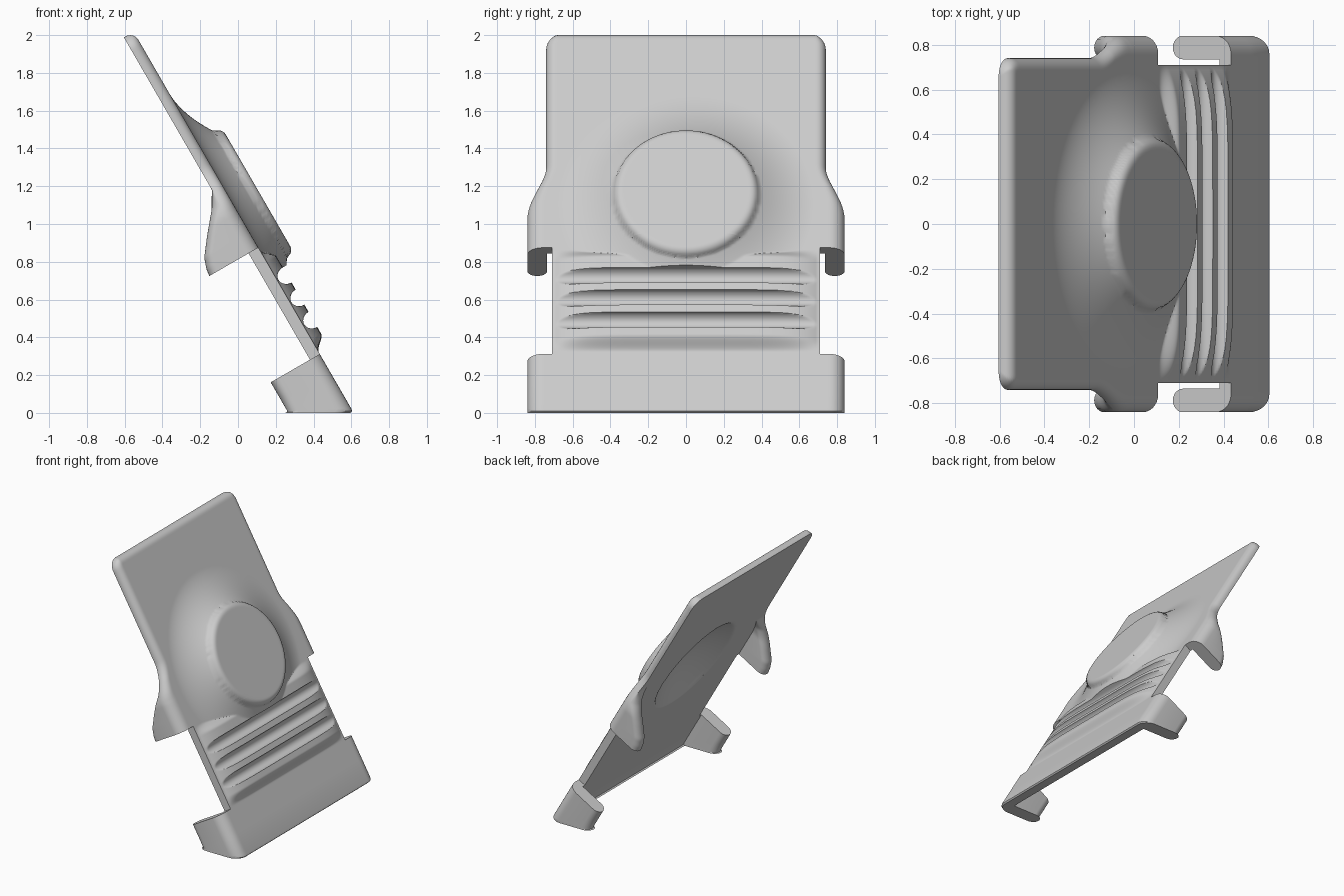
import bpy, bmesh
from math import sin, cos, pi, sqrt

if "Cube" in bpy.data.objects:
    bpy.data.objects.remove(bpy.data.objects["Cube"])

grey = bpy.data.materials.new("light_grey")
grey.use_nodes = True
grey.diffuse_color = (0.6, 0.6, 0.6, 1)
grey.node_tree.nodes["Principled BSDF"].inputs["Base Color"].default_value = (0.6, 0.6, 0.6, 1)

# Shape is described in the tilted plate frame: s runs up the plate, n out of its front
THICK, TOP, WIDE, NARROW, PANEL = 0.06, 2.33, 0.84, 0.74, 0.71
STEP_LOW, STEP_HIGH = 0.36, 1.01
LEG, DEPTH, BUTTON_S = 0.105, 0.3, 1.275
SCOOPS, SCOOP_R = (0.537, 0.673, 0.809), 0.046


def place(y, s, n):
    return (0.613 - 0.5 * s + 0.866 * n, y, 0.866 * s + 0.5 * n)


def smooth(a, b, v):
    t = min(1, max(0, (v - a) / (b - a)))
    return t * t * (3 - 2 * t)


def spread(a, b, count):
    return [a + (b - a) * i / (count - 1) for i in range(count)]


def round_off(dist, r):
    d = min(r, max(0, dist))
    return sqrt(max(0, r * r - (r - d) ** 2)) - r


def interpolate(points, v):
    for (a, fa), (b, fb) in zip(points, points[1:]):
        if v <= b:
            return fa + (fb - fa) * max(0, v - a) / (b - a)
    return points[-1][1]


# Raised round button with a flared foot, and the scooped grip pad
def front(y, s):
    r = sqrt(y * y + (s - BUTTON_S) ** 2)
    if r < 0.385:
        h = 0.15 + round_off(0.385 - r, 0.045)
    else:
        h = 0.105 * max(0, (0.675 - r) / 0.29) ** 1.8
    pad = 0.06 * smooth(0.37, 0.45, s) * (1 - smooth(0.92, 1.0, s))
    h = max(h, pad * max(0, 1 - (abs(y) / 0.7) ** 6))
    for c in SCOOPS:
        if abs(s - c) < SCOOP_R:
            h = min(h, 0.06 - 1.15 * sqrt(SCOOP_R ** 2 - (s - c) ** 2))
    return h


# Dished hollow behind the button
def back(y, s):
    r2 = (y * y + (s - BUTTON_S) ** 2) / 0.16
    return -THICK + 0.13 * max(0, 1 - r2)


# One closed cross-section as (y, n) pairs
def section(s, width, depth, radius, legs):
    edge = [width - radius * (1 - sin(a)) for a in spread(0, pi / 2, 8)][1:] if legs else []
    flat = width - (radius if legs else 0)
    ys = [-y for y in reversed(edge)] + spread(-flat, flat, 121) + edge
    ring = []
    for y in ys:
        n = front(y, s)
        if legs:
            n = min(n, n + round_off(width - abs(y), radius), round_off(TOP - s, 0.05) + n)
        ring.append((y, n))
    inner = width
    if legs:
        inner = width - LEG
        a = LEG / 2
        b = min(a, depth - THICK)
        arc = [(width - a + a * cos(t), -(depth - b) - b * sin(t)) for t in spread(0, pi, 13)]
        ring += arc
    ring += [(y, back(y, s)) for y in spread(inner, -inner, 101)]
    if legs:
        ring += [(-y, n) for y, n in reversed(arc)]
    return ring


# Skin a row of equal rings and close both ends
def loft(name, rings):
    bm = bmesh.new()
    rows = [[bm.verts.new(p) for p in ring] for ring in rings]
    count = len(rows[0])
    for low, high in zip(rows, rows[1:]):
        for i in range(count):
            j = (i + 1) % count
            bm.faces.new((low[i], low[j], high[j], high[i]))
    bm.faces.new(rows[0])
    bm.faces.new(rows[-1])
    bmesh.ops.remove_doubles(bm, verts=bm.verts, dist=0.0002)
    bmesh.ops.recalc_face_normals(bm, faces=bm.faces)
    mesh = bpy.data.meshes.new(name)
    bm.to_mesh(mesh)
    bm.free()
    mesh.materials.append(grey)
    obj = bpy.data.objects.new(name, mesh)
    bpy.context.collection.objects.link(obj)
    bpy.ops.object.select_all(action='DESELECT')
    obj.select_set(True)
    bpy.context.view_layer.objects.active = obj
    bpy.ops.object.shade_smooth_by_angle(angle=0.6)
    return obj


# Upper plate with tapering side clips
CLIP = [(1.01, DEPTH), (1.05, 0.295), (1.107, 0.275), (1.2, 0.204), (1.31, 0.112), (1.4, THICK)]
rings = []
corner = 0.08
stations = spread(STEP_HIGH, TOP - corner, 110)
stations += [TOP - corner * (1 - sin(a)) for a in spread(0, pi / 2, 12)][1:]
for s in stations:
    depth = interpolate(CLIP, s)
    width = WIDE - (WIDE - NARROW) * smooth(1.23, 1.53, s) + round_off(TOP - s, corner)
    radius = 0.05 + 0.03 * min(1, (depth - THICK) / 0.1)
    rings.append([place(y, s, n) for y, n in section(s, width, depth, radius, True)])
loft("upper_plate_with_clips", rings)

# Narrow grip panel with three scooped grooves
stations = set(spread(STEP_LOW, STEP_HIGH, 100))
for c in SCOOPS:
    for sign in (-1, 1):
        stations |= {c + sign * SCOOP_R * k for k in (0.93, 0.98, 0.9999, 1.0001)}
rings = [[place(y, s, n) for y, n in section(s, PANEL, THICK, 0, False)] for s in sorted(stations)]
loft("grip_panel", rings)

# Lower plate with side clips, cut level with the ground
rings = []
for t in (0, 0.03, 0.08, 0.5, 1):
    ring = []
    for y, n in section(STEP_LOW, WIDE, DEPTH, 0.08, True):
        n = min(n, n + round_off(0.002 + t * STEP_LOW, 0.025))
        ground = -0.577 * n
        ring.append(place(y, ground + (STEP_LOW - ground) * t, n))
    rings.append(ring)
loft("lower_plate_with_clips", rings)
